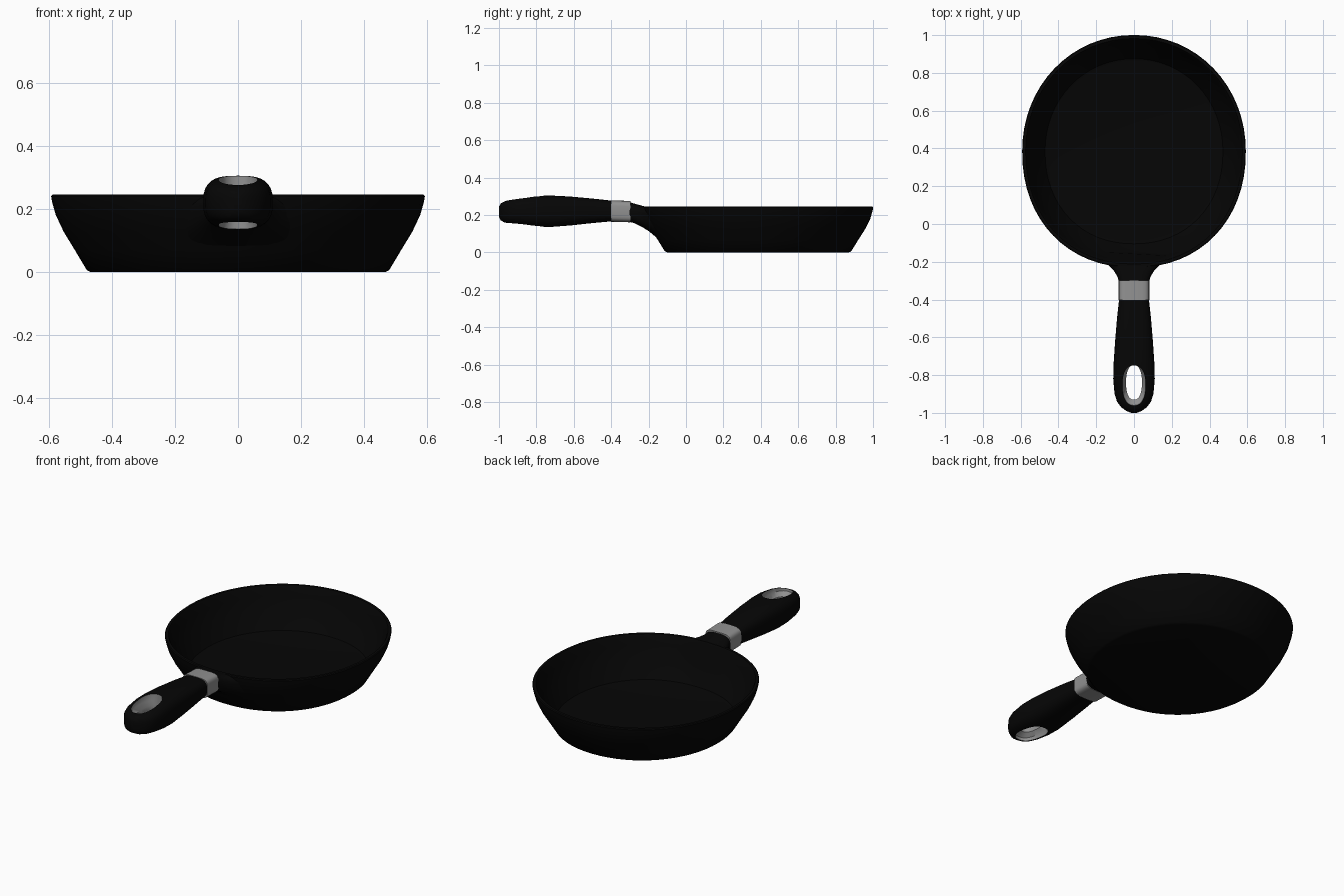
import bpy
import bmesh
from math import cos, sin, pi, copysign

if "Cube" in bpy.data.objects:
    bpy.data.objects.remove(bpy.data.objects["Cube"])


def material(name, level):
    m = bpy.data.materials.new(name)
    m.use_nodes = True
    colour = (level, level, level, 1)
    m.diffuse_color = colour
    bsdf = m.node_tree.nodes["Principled BSDF"]
    bsdf.inputs["Base Color"].default_value = colour
    bsdf.inputs["Roughness"].default_value = 0.6
    return m


black = material("matte black", 0.0017)
grey = material("brushed grey", 0.28)


def oval(a, b, front, back=None, count=32):
    """Superellipse points; the two halves may have different powers."""
    pts = []
    for i in range(count):
        t = 2 * pi * i / count
        c, s = cos(t), sin(t)
        power = back if back and s > 0 else front
        pts.append((a * copysign(abs(c) ** (2 / power), c),
                    b * copysign(abs(s) ** (2 / power), s)))
    return pts


def loft(name, rings, mat_index=0):
    """Skin a list of rings and close both ends."""
    bm = bmesh.new()
    loops = [[bm.verts.new(p) for p in ring] for ring in rings]
    n = len(loops[0])
    for a, b in zip(loops, loops[1:]):
        for i in range(n):
            j = (i + 1) % n
            bm.faces.new((a[i], a[j], b[j], b[i]))
    bm.faces.new(loops[0])
    bm.faces.new(loops[-1])
    bmesh.ops.recalc_face_normals(bm, faces=bm.faces)
    mesh = bpy.data.meshes.new(name)
    bm.to_mesh(mesh)
    bm.free()
    mesh.materials.append(black)
    mesh.materials.append(grey)
    for f in mesh.polygons:
        f.material_index = mat_index
    obj = bpy.data.objects.new(name, mesh)
    bpy.context.collection.objects.link(obj)
    return obj


def select(obj):
    bpy.ops.object.select_all(action='DESELECT')
    obj.select_set(True)
    bpy.context.view_layer.objects.active = obj


def smooth(obj, angle=0.7):
    select(obj)
    bpy.ops.object.shade_smooth_by_angle(angle=angle)


def bar_ring(y, half, low, high, power):
    """Upright cross-section of the handle line."""
    mid = (low + high) / 2
    return [(x, y, z + mid) for x, z in oval(half, (high - low) / 2, power)]


# Pan body: one closed profile, outside up to the rim and down to the floor;
# the front half is slightly fuller than the back
PAN_Y, STRETCH = 0.385, 1.04
profile = [(0.467, 0), (0.479, 0.006), (0.516, 0.068), (0.552, 0.127),
           (0.577, 0.18), (0.589, 0.222), (0.592, 0.24), (0.588, 0.245),
           (0.574, 0.245), (0.568, 0.235), (0.557, 0.19), (0.529, 0.125),
           (0.49, 0.055), (0.471, 0.024), (0.455, 0.02)]
pan = loft("pan_body", [[(x, y + PAN_Y, z)
                         for x, y in oval(r, r * STRETCH, 2.15, 2.04, 64)]
                        for r, z in profile])
smooth(pan)

# Neck: flares out of the ferrule and wraps onto the pan wall
rings = []
for y, half, low, high, wrap in [(-0.31, 0.079, 0.165, 0.271, 0),
                                 (-0.28, 0.087, 0.158, 0.262, 0),
                                 (-0.25, 0.11, 0.138, 0.254, 0.25),
                                 (-0.233, 0.14, 0.115, 0.249, 0.6),
                                 (-0.216, 0.2, 0.075, 0.244, 0.95)]:
    rings.append([(x, y + wrap * (0.7 * x * x + 0.4 * (high - z)), z)
                  for x, y, z in bar_ring(y, half, low, high, 3)])
smooth(loft("neck", rings))

# Ferrule: squarish metal collar, nearly flush with its neighbours
collar = [(-0.402, 0.081, 0.164, 0.279), (-0.298, 0.081, 0.161, 0.275)]
smooth(loft("ferrule", [bar_ring(*s, 4.5) for s in collar], 1))

# Handle: swelling grip with a rounded end
grip = [(-0.39, 0.078, 0.167, 0.276), (-0.5, 0.09, 0.157, 0.288),
        (-0.62, 0.1, 0.144, 0.299), (-0.74, 0.108, 0.135, 0.305),
        (-0.82, 0.11, 0.139, 0.302), (-0.9, 0.103, 0.149, 0.291),
        (-0.94, 0.09, 0.154, 0.283), (-0.97, 0.068, 0.16, 0.273),
        (-0.99, 0.04, 0.171, 0.262), (-1.0, 0.014, 0.19, 0.245)]
handle = loft("handle", [bar_ring(*s, 3) for s in grip])

# Hanging slot: opening flared towards the handle end, with grey walls
rings = []
for z, half, length in [(0.09, 0.064, 0.109), (0.175, 0.06, 0.106),
                        (0.195, 0.042, 0.091), (0.24, 0.042, 0.091),
                        (0.262, 0.06, 0.106), (0.35, 0.064, 0.109)]:
    rings.append([(x, y - 0.748 - length, z) for x, y in oval(half, length, 2.4)])
cutter = loft("slot_cutter", rings, 1)
cutter.hide_render = True
cut = handle.modifiers.new("slot", 'BOOLEAN')
cut.operation = 'DIFFERENCE'
cut.solver = 'EXACT'
cut.object = cutter
select(handle)
bpy.ops.object.modifier_apply(modifier=cut.name)
bpy.data.objects.remove(cutter)
smooth(handle)
